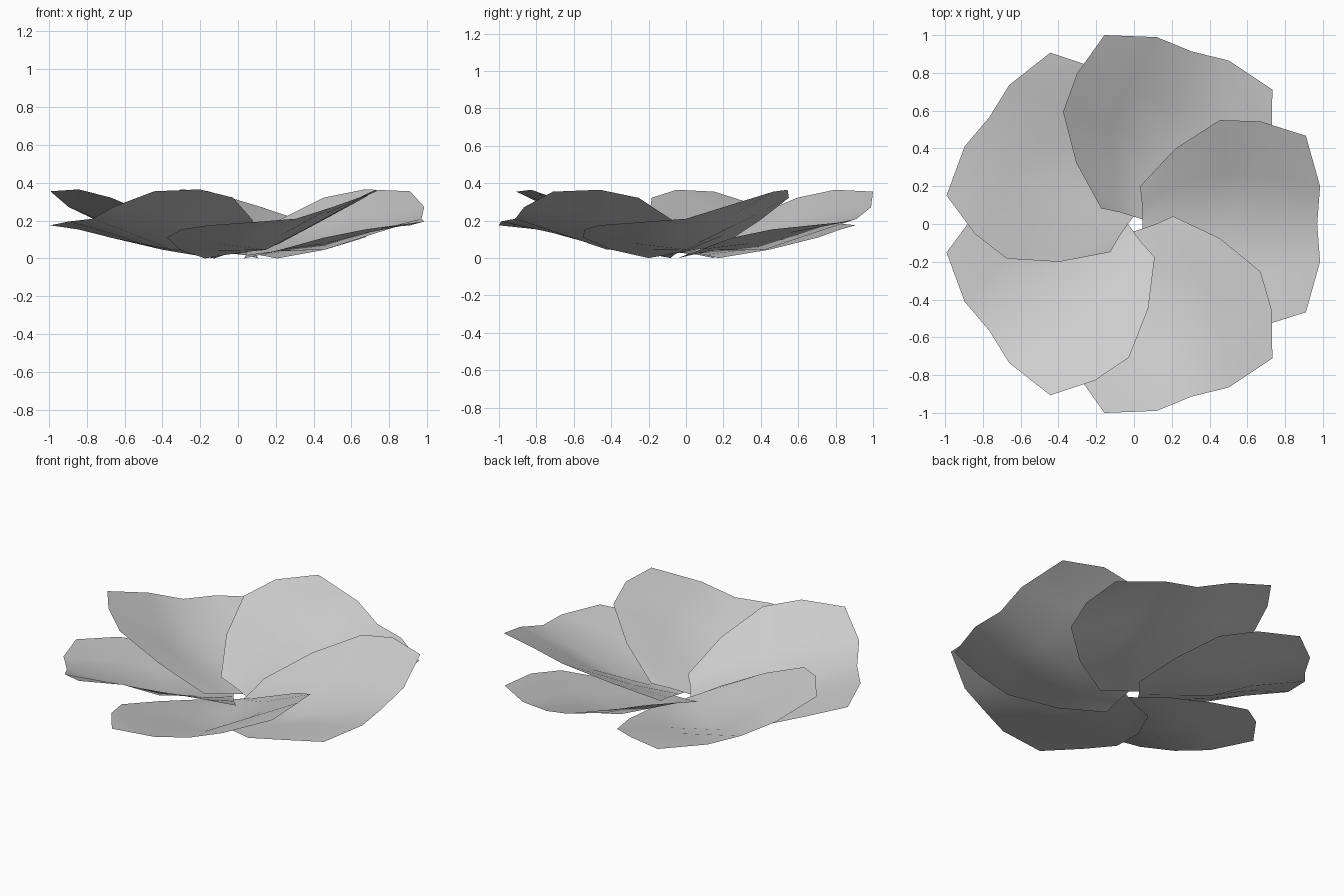
import bpy, bmesh, math
from mathutils import Matrix

if "Cube" in bpy.data.objects:
    bpy.data.objects.remove(bpy.data.objects["Cube"])

mat = bpy.data.materials.new("petal grey")
mat.diffuse_color = (0.62, 0.62, 0.62, 1)
mat.use_nodes = True
mat.node_tree.nodes["Principled BSDF"].inputs["Base Color"].default_value = mat.diffuse_color

# Cross-rows of one petal, from base to rim: x at middle / quarter / edge,
# y at quarter / edge, then heights of low edge, middle crease and high edge
ROWS = [
    (0.034, 0.033, 0.022, 0.10, 0.20, 0.000, 0.035, 0.072),
    (0.210, 0.210, 0.210, 0.20, 0.40, 0.045, 0.038, 0.205),
    (0.445, 0.445, 0.445, 0.27, 0.55, 0.110, 0.045, 0.322),
    (0.660, 0.660, 0.660, 0.26, 0.543, 0.153, 0.115, 0.365),
    (0.960, 0.975, 0.900, 0.20, 0.467, 0.175, 0.210, 0.355),
]


def petal_mesh():
    bm = bmesh.new()
    grid = []
    for xm, xq, xe, yq, ye, low, mid, high in ROWS:
        t = yq / ye
        pts = [(xe, -ye, low), (xq, -yq, mid + (low - mid) * t), (xm, 0, mid),
               (xq, yq, mid + (high - mid) * t), (xe, ye, high)]
        grid.append([bm.verts.new(p) for p in pts])
    for r0, r1 in zip(grid, grid[1:]):
        for i in range(4):
            f = bm.faces.new((r0[i], r1[i], r1[i + 1], r0[i + 1]))
            f.smooth = True
    me = bpy.data.meshes.new("petal")
    bm.to_mesh(me)
    bm.free()
    me.materials.append(mat)
    return me


# Five overlapping petals around a small central hole
mesh = petal_mesh()
for k in range(5):
    petal = bpy.data.objects.new(f"petal_{k + 1}", mesh)
    petal.matrix_world = (Matrix.Translation((0.01, 0, 0))
                          @ Matrix.Rotation(math.radians(72 * k), 4, 'Z'))
    bpy.context.collection.objects.link(petal)
